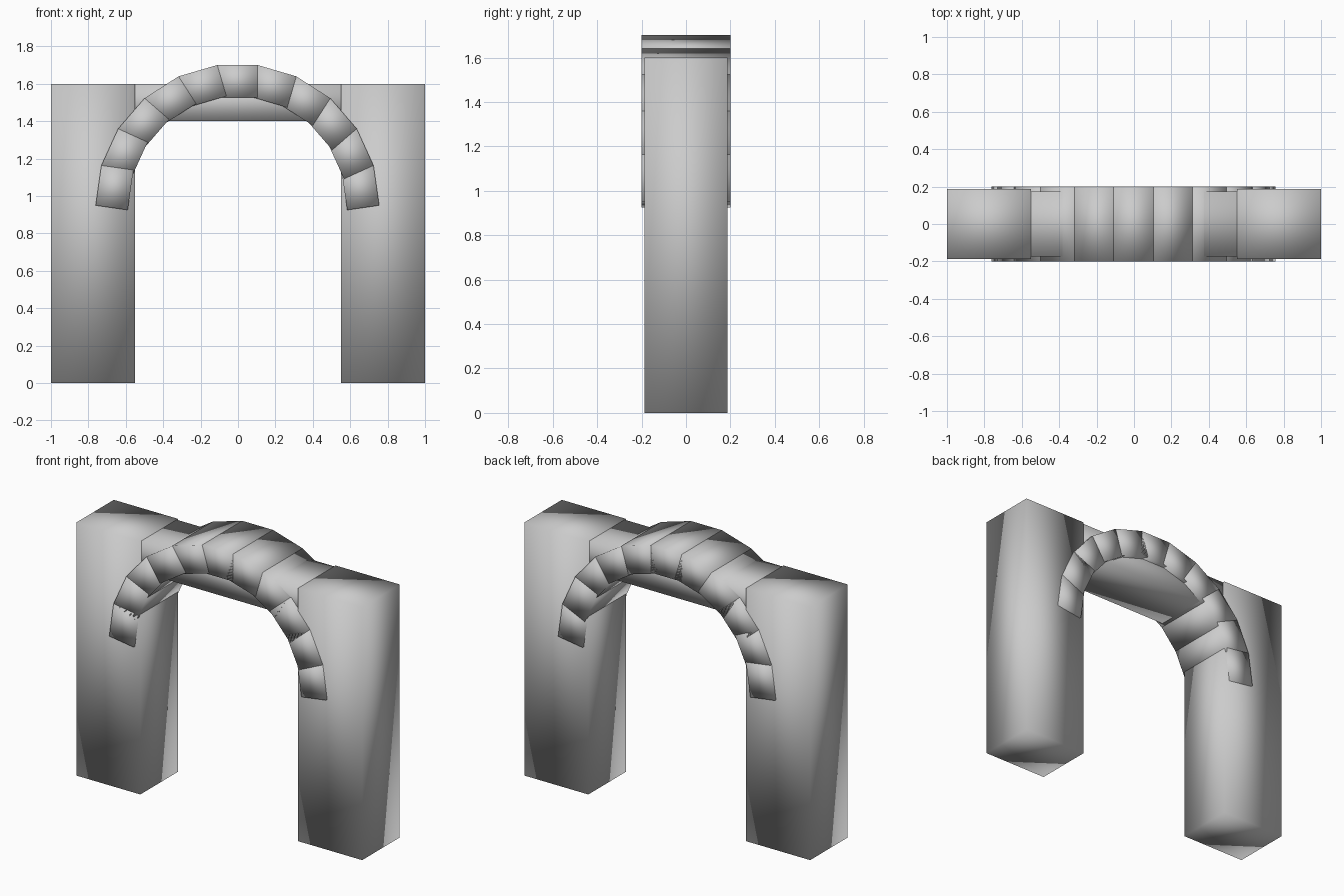
import bpy
import math

cube = bpy.data.objects.get("Cube")
if cube:
    bpy.data.objects.remove(cube, do_unlink=True)

stone_grey = bpy.data.materials.new("stone_grey")
stone_grey.use_nodes = True
colour = (0.6, 0.6, 0.6, 1)
stone_grey.diffuse_color = colour
stone_grey.node_tree.nodes["Principled BSDF"].inputs["Base Color"].default_value = colour


def block(name, centre, size, tilt=0):
    """Smooth-shaded box, tilted about the y axis."""
    bpy.ops.mesh.primitive_cube_add(size=1, location=centre)
    ob = bpy.context.object
    ob.name = name
    ob.scale = size
    bpy.ops.object.transform_apply(location=False, rotation=False, scale=True)
    ob.rotation_euler.y = tilt
    bpy.ops.object.shade_smooth()
    ob.data.materials.append(stone_grey)
    return ob


# Pillars
PILLAR_W, PILLAR_H = 0.448, 1.6
for side, name in ((1, "left_pillar"), (-1, "right_pillar")):
    block(name, (side * (1 - PILLAR_W / 2), 0, PILLAR_H / 2),
          (PILLAR_W, 0.375, PILLAR_H))

# Lintel running through both pillars
block("lintel", (0, 0, 1.5), (1.998, 0.35, 0.198))

# Ring of arch stones
COUNT, RADIUS, DEPTH = 11, 0.664, 0.173
STEP = math.pi / COUNT
length = 2 * (RADIUS + DEPTH / 2) * math.tan(STEP / 2)
for i in range(COUNT):
    a = (i - COUNT // 2) * STEP
    block(f"arch_stone_{i + 1}",
          (RADIUS * math.sin(a) - 0.003, 0, 0.95 + RADIUS * math.cos(a)),
          (length, 0.4, DEPTH), a)
